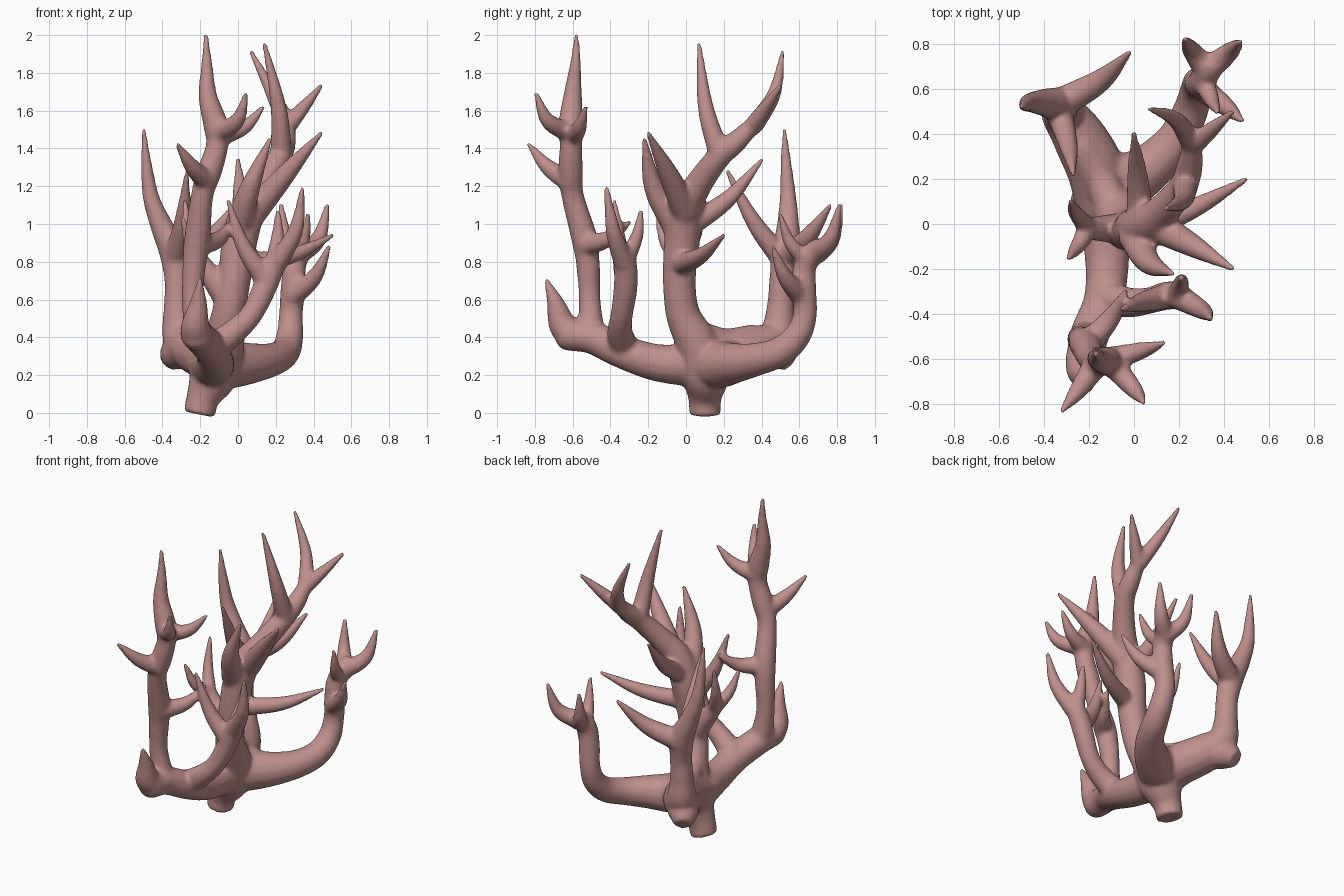
import bpy, bmesh, math
from mathutils import Vector

bm = bmesh.new()
SIDES = 14


def catmull(p0, p1, p2, p3, t):
    return 0.5 * (2 * p1 + (p2 - p0) * t + (2 * p0 - 5 * p1 + 4 * p2 - p3) * t * t
                  + (3 * p1 - p0 - 3 * p2 + p3) * t ** 3)


def tube(points, steps=6):
    """Closed tapered tube through (x, y, z, radius) points."""
    p = [Vector(q) for q in points]
    p = [2 * p[0] - p[1]] + p + [2 * p[-1] - p[-2]]
    path = [catmull(*p[i:i + 4], s / steps) for i in range(len(p) - 3) for s in range(steps)]
    path.append(p[-2])
    pos = [q.to_3d() for q in path]
    normal, old, rings = None, None, []
    for i, c in enumerate(pos):
        tan = (pos[min(i + 1, len(pos) - 1)] - pos[max(i - 1, 0)]).normalized()
        if normal is None:
            normal = tan.orthogonal().normalized()
        else:
            normal = old.rotation_difference(tan) @ normal
        old = tan
        side = tan.cross(normal)
        r = max(path[i][3], 0.008)
        rings.append([bm.verts.new(c + r * (math.cos(a) * normal + math.sin(a) * side))
                      for a in (2 * math.pi * k / SIDES for k in range(SIDES))])
    for a, b in zip(rings, rings[1:]):
        for k in range(SIDES):
            j = (k + 1) % SIDES
            bm.faces.new((a[k], a[j], b[j], b[k]))
    bm.faces.new(rings[0][::-1])
    bm.faces.new(rings[-1])


def spike(start, tip, r=0.05, bend=(0, 0, 0)):
    """Pointed tine from a branch to its tip, bowed by bend."""
    a, b = Vector(start), Vector(tip)
    b += (b - a).normalized() * 0.01
    m = a.lerp(b, 0.5) + Vector(bend)
    tube([(*a, r), (*m, r * 0.72), (*b, 0.013)])


# Foot and central stem
tube([(-.205, .1, -.008, .085), (-.185, .1, .08, .09), (-.13, .1, .2, .13), (-.08, .06, .36, .115),
      (-.05, -.015, .52, .092), (-.02, -.035, .7, .088), (.01, -.02, .92, .096), (.06, 0, 1.08, .09),
      (.13, .06, 1.2, .075), (.22, .17, 1.35, .064), (.25, .27, 1.44, .058), (.26, .37, 1.54, .04)])
spike((.23, .18, 1.36), (.14, .07, 1.95), .06, (.03, -.02, -.04))
spike((.25, .34, 1.5), (.44, .5, 1.73), .05)
spike((.26, .36, 1.52), (.07, .51, 1.91), .052, (.02, .03, -.03))
spike((0, -.05, .98), (.17, -.22, 1.45), .075, (-.02, -.035, -.02))
spike((.08, 0, 1.06), (.44, -.2, 1.48), .075, (-.01, .01, -.01))
spike((.03, 0, .98), (0, .4, 1.34), .064, (0, .02, -.03))
spike((-.01, -.05, .78), (.5, .2, .94), .062, (.03, 0, -.03))

# Small left fork on the central stem
tube([(-.07, -.02, .62, .07), (-.17, -.02, .76, .055), (-.22, -.02, .83, .045)])
spike((-.2, -.02, .8), (-.29, -.15, 1.03), .047, (-.01, -.02, -.02))
spike((-.2, -.02, .8), (-.28, .1, 1.12), .047, (-.02, .01, -.02))

# Front arm with its blunt end tine
tube([(-.14, .08, .25, .12), (-.12, -.15, .265, .1), (-.135, -.34, .325, .09),
      (-.2, -.5, .4, .088), (-.22, -.63, .41, .08), (-.225, -.67, .42, .05)])
tube([(-.22, -.6, .41, .088), (-.225, -.655, .47, .075), (-.21, -.69, .58, .048), (-.2, -.742, .71, .012)])

# Tall front stem
tube([(-.21, -.5, .4, .075), (-.24, -.51, .6, .058), (-.23, -.52, .8, .064), (-.215, -.54, .93, .07),
      (-.19, -.6, 1.15, .06), (-.15, -.61, 1.28, .066), (-.11, -.61, 1.42, .06),
      (-.12, -.61, 1.53, .066), (-.16, -.6, 1.68, .05), (-.165, -.585, 1.85, .03), (-.17, -.58, 2.006, .013)])
spike((-.11, -.61, 1.48), (.04, -.79, 1.69), .057, (.03, -.03, -.04))
spike((-.11, -.6, 1.46), (.13, -.53, 1.62), .055, (.02, 0, -.03))
spike((-.16, -.61, 1.22), (-.32, -.83, 1.42), .06, (0, -.01, -.02))
spike((-.2, -.53, .89), (-.04, -.3, 1.01), .06, (.02, 0, -.03))

# Low front-right branch
tube([(-.12, -.33, .35, .08), (-.02, -.35, .43, .068), (.07, -.34, .52, .06),
      (.14, -.32, .66, .064), (.19, -.32, .78, .062), (.24, -.34, .86, .045)])
spike((.15, -.32, .7), (-.05, -.38, 1.12), .06, (-.02, 0, -.03))
spike((.19, -.32, .8), (.21, -.24, 1.07), .048, (.01, .02, 0))
spike((.21, -.33, .8), (.34, -.42, 1.19), .057, (.03, -.01, -.03))

# Back right arm
tube([(-.14, .08, .25, .12), (-.03, .18, .255, .125), (.09, .27, .265, .105), (.19, .38, .285, .088),
      (.25, .5, .325, .08), (.275, .59, .41, .072), (.28, .63, .52, .064), (.29, .625, .65, .066),
      (.3, .63, .78, .062), (.33, .69, .86, .06), (.34, .73, .89, .045)])
spike((.29, .61, .62), (.48, .46, .88), .06, (.02, -.01, -.03))
spike((.32, .68, .84), (.47, .81, 1.1), .06, (.03, .02, -.05))
spike((.32, .69, .84), (.23, .82, 1.1), .058, (-.02, .02, -.05))
spike((.3, .65, .8), (.37, .5, 1.05), .05, (.01, -.02, -.03))

# Back left arm, and the webs joining both back arms and the stem
tube([(-.14, .08, .25, .12), (-.17, .24, .3, .13), (-.24, .38, .34, .122), (-.305, .48, .41, .098),
      (-.32, .5, .55, .075), (-.32, .51, .7, .07), (-.34, .53, .85, .078), (-.4, .54, .98, .062),
      (-.46, .54, 1.14, .045), (-.485, .53, 1.32, .03), (-.5, .52, 1.51, .012)])
tube([(-.27, .42, .35, .11), (-.33, .5, .31, .09), (-.36, .55, .27, .055)])
tube([(-.2, .28, .32, .08), (-.08, .22, .29, .1), (.06, .25, .27, .08)])
tube([(-.08, .04, .42, .08), (-.15, .2, .37, .08), (-.24, .36, .38, .09)])
spike((-.34, .52, .8), (-.27, .22, 1.28), .062, (.01, -.01, -.03))
spike((-.34, .53, .82), (-.02, .765, 1.1), .072, (.03, -.01, -.04))

bmesh.ops.recalc_face_normals(bm, faces=bm.faces)
mesh = bpy.data.meshes.new("coral")
bm.to_mesh(mesh)
bm.free()
coral = bpy.data.objects.new("coral", mesh)
bpy.context.collection.objects.link(coral)

# Fuse the branches into one soft skin
remesh = coral.modifiers.new("fuse", 'REMESH')
remesh.mode = 'VOXEL'
remesh.voxel_size = 0.012
remesh.use_smooth_shade = True
soften = coral.modifiers.new("soften", 'SMOOTH')
soften.factor = 0.5
soften.iterations = 10

mat = bpy.data.materials.new("coral_pink")
mat.diffuse_color = (0.52, 0.28, 0.26, 1)
mesh.materials.append(mat)
